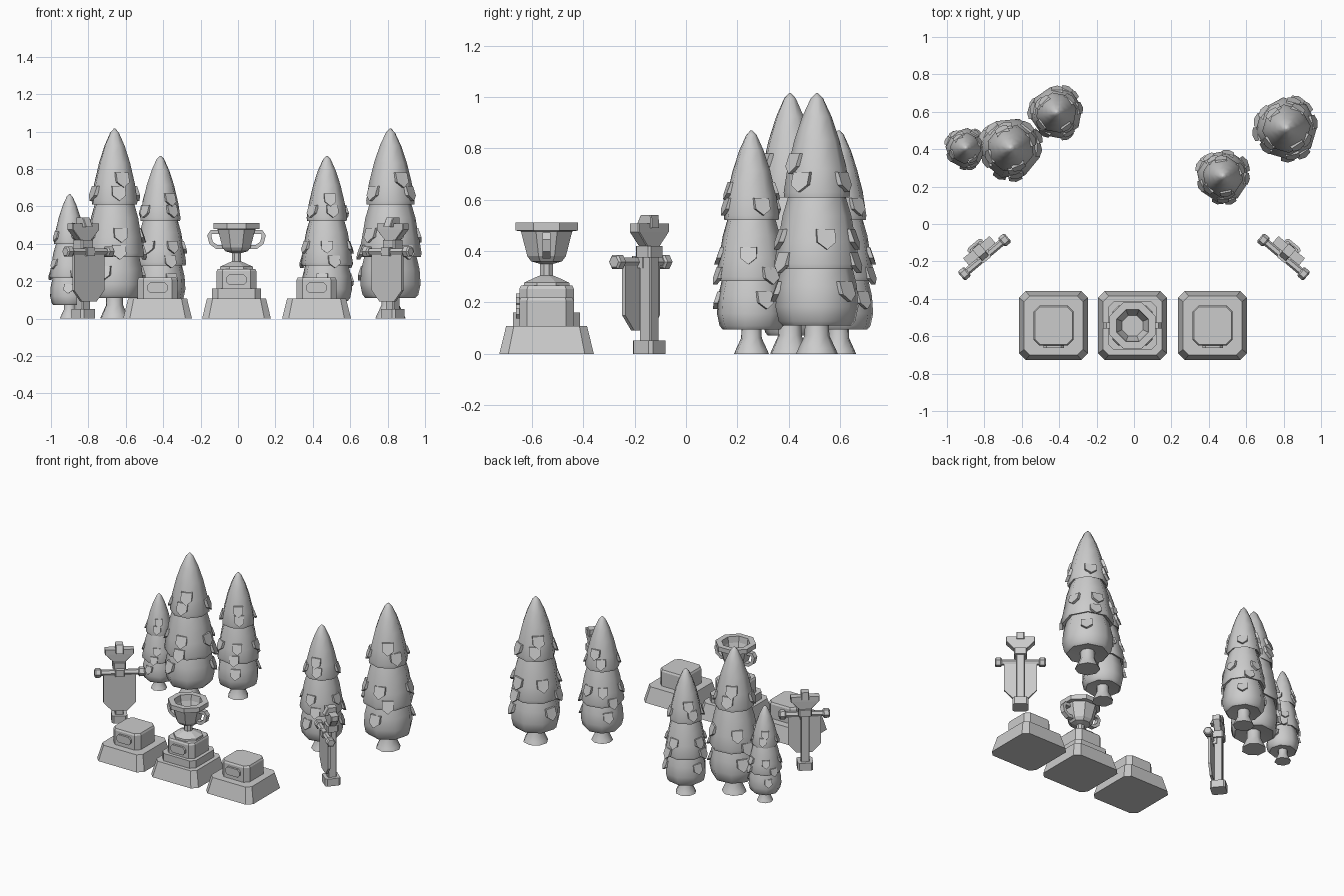
import bpy, bmesh, math, random
from mathutils import Matrix, Vector

if "Cube" in bpy.data.objects:
    bpy.data.objects.remove(bpy.data.objects["Cube"])

random.seed(4)


def finish(name, bm, mat=None, smooth=None):
    bmesh.ops.recalc_face_normals(bm, faces=bm.faces)
    if mat is not None:
        bm.transform(mat)
        if mat.determinant() < 0:
            bmesh.ops.reverse_faces(bm, faces=bm.faces)
    me = bpy.data.meshes.new(name)
    bm.to_mesh(me)
    bm.free()
    ob = bpy.data.objects.new(name, me)
    bpy.context.collection.objects.link(ob)
    if smooth:
        bpy.ops.object.select_all(action='DESELECT')
        ob.select_set(True)
        bpy.context.view_layer.objects.active = ob
        bpy.ops.object.shade_smooth_by_angle(angle=math.radians(smooth))
    return ob


def loft(bm, rings):
    """Skin a stack of closed rings and cap both ends."""
    vs = [[bm.verts.new(p) for p in r] for r in rings]
    n = len(vs[0])
    for a, b in zip(vs, vs[1:]):
        for i in range(n):
            bm.faces.new((a[i], a[(i + 1) % n], b[(i + 1) % n], b[i]))
    bm.faces.new(vs[0])
    bm.faces.new(vs[-1])


def chamfered(w, d, c, z, cx=0, cy=0):
    """Rectangle w x d with cut corners at height z."""
    x, y = w / 2, d / 2
    pts = [(x, c - y), (x, y - c), (x - c, y), (c - x, y),
           (-x, y - c), (-x, c - y), (c - x, -y), (x - c, -y)]
    return [(cx + a, cy + b, z) for a, b in pts]


def lathe(name, profile, sides, mat=None, smooth=None):
    """Turned form; radii are measured across the flats."""
    k = 1 / math.cos(math.pi / sides)
    bm = bmesh.new()
    loft(bm, [[(r * k * math.cos(2 * math.pi * (i + .5) / sides),
                r * k * math.sin(2 * math.pi * (i + .5) / sides), z)
               for i in range(sides)] for r, z in profile])
    return finish(name, bm, mat, smooth)


def block(name, layers, mat):
    """Stack of (width, depth, chamfer, z) layers."""
    bm = bmesh.new()
    loft(bm, [chamfered(*l) for l in layers])
    return finish(name, bm, mat)


# Three pedestals: sloped base, block and front plaque
PY = -.543
for label, px, tall in (('left', -.43, 0), ('middle', -.008, 1), ('right', .42, 0)):
    m = Matrix.Translation((px, PY, 0))
    block(label + '_pedestal_base', [(.368, .368, .035, 0), (.315, .315, .03, .108)], m)
    top = .265 if tall else .22
    if tall:
        block('middle_pedestal_step', [(.26, .26, .03, .1), (.26, .26, .03, .16)], m)
    block(label + '_pedestal_block', [(.212, .212, .03, .1), (.212, .212, .03, top - .012),
                                      (.20, .20, .028, top)], m)
    pz = .207 if tall else .165
    stand = m @ Matrix.Translation((0, -.10, pz)) @ Matrix.Rotation(math.pi / 2, 4, 'X')
    block(label + '_plaque', [(.11, .055, .016, 0), (.11, .055, .016, .02)], stand)

# Trophy cup: foot, stem and hollow bowl in one turned profile
cup = Matrix.Translation((-.008, PY, 0))
lathe('trophy_cup', [(.09, .26), (.088, .277), (.045, .297), (.025, .305), (.025, .35),
                     (.06, .36), (.075, .38), (.1, .477), (.122, .48), (.122, .512),
                     (.085, .512), (.08, .47), (.055, .40)], 8, cup)

# Trophy handles: square strip swept along a half loop
path = [(.085, .462), (.135, .462), (.146, .445), (.136, .405), (.105, .382), (.07, .384)]
for side in (1, -1):
    bm = bmesh.new()
    rings = []
    for i, p in enumerate(path):
        a, b = path[max(i - 1, 0)], path[min(i + 1, len(path) - 1)]
        t = Vector((b[0] - a[0], b[1] - a[1])).normalized() * .011
        rings.append([(p[0] + s * -t.y, y, p[1] + s * t.x)
                      for s, y in ((1, .016), (1, -.016), (-1, -.016), (-1, .016))])
    loft(bm, rings)
    finish('trophy_handle', bm, cup @ Matrix.Diagonal((side, 1, 1, 1)))

# Banner stands, turned towards the centre line and mirrored
for label, side in (('left', 1), ('right', -1)):
    m = (Matrix.Diagonal((side, 1, 1, 1)) @ Matrix.Translation((-.827, -.143, 0))
         @ Matrix.Rotation(math.radians(40), 4, 'Z'))
    block(label + '_banner_foot', [(.1, .1, .012, 0), (.1, .1, .012, .052)], m)
    block(label + '_banner_pole', [(.055, .055, .004, .05), (.055, .055, .004, .39)], m)
    block(label + '_banner_collar', [(.085, .075, .008, .375), (.085, .075, .008, .42)], m)
    # finial: flared head with a crest on top
    block(label + '_banner_finial', [(.07, .045, .004, .415), (.185, .05, .004, .475),
                                     (.185, .05, .004, .508)], m)
    block(label + '_banner_crest', [(.05, .085, .004, .49, 0, -.01),
                                    (.05, .055, .004, .54, 0, .002)], m)
    # crossbar with end knobs
    for part, x0, x1, r in (('bar', -.13, .13, .017), ('knob', -.163, -.118, .027),
                            ('knob', .118, .163, .027)):
        lathe(f'{label}_banner_{part}', [(r * .75, x0), (r, x0 + .008), (r, x1 - .008),
                                         (r * .75, x1)], 6,
              m @ Matrix.Translation((0, -.043, .358)) @ Matrix.Rotation(math.pi / 2, 4, 'Y'))
    block(label + '_banner_bracket', [(.06, .06, .004, .335, 0, -.035),
                                      (.06, .06, .004, .38, 0, -.035)], m)
    # cloth with a cut-off lower end
    shape = [(-.105, .35), (-.105, .15), (-.05, .09), (.05, .09), (.105, .15), (.105, .35)]
    bm = bmesh.new()
    loft(bm, [[(x, y, z) for x, z in shape] for y in (-.05, -.034)])
    finish(label + '_banner_cloth', bm, m)

# Fir trees: three bell tiers over a flared trunk, for a tree one unit tall
TRUNK = [(.074, 0), (.066, .02), (.044, .07), (.042, .14)]
TIERS = [(.03, .125), (.122, .108), (.136, .125), (.147, .18), (.142, .26), (.125, .335),
         (.148, .325), (.152, .345), (.138, .43), (.122, .53), (.10, .61),
         (.116, .60), (.118, .62), (.105, .71), (.08, .82), (.052, .91), (.022, .98), (.004, 1)]
FLAPS = [(.25, .146, 3, .2), (.45, .137, 5, .9), (.36, .15, 3, .5),
         (.67, .112, 4, .3), (.74, .099, 2, 1.7)]


def tree(x, y, h, w, turn):
    m = (Matrix.Translation((x, y, 0)) @ Matrix.Rotation(turn, 4, 'Z')
         @ Matrix.Diagonal((w, w, h, 1)))
    lathe('tree_trunk', TRUNK, 8, m, 50)
    lathe('tree_foliage', TIERS, 8, m, 50)
    # shield-shaped needle tufts leaning off the surface
    bm = bmesh.new()
    for z, r, n, start in FLAPS:
        for i in range(n):
            a = start + 2 * math.pi * i / n + random.uniform(-.25, .25)
            rot = Matrix.Rotation(a, 3, 'Z')
            s = .036
            out = [(-s, .028, 0), (s, .028, 0), (s, -.022, .018), (0, -.05, .028), (-s, -.022, .018)]
            loft(bm, [[rot @ Vector((r + o + k, u, z + v)) for u, v, o in out]
                      for k in (-.016, .004)])
    finish('tree_tufts', bm, m)


for t in ((-.90, .405, .665, .66, .3), (-.66, .405, 1.015, 1.0, .1), (-.415, .595, .87, .86, .6),
          (.475, .255, .87, .86, .2), (.815, .51, 1.015, 1.02, .5)):
    tree(*t)
